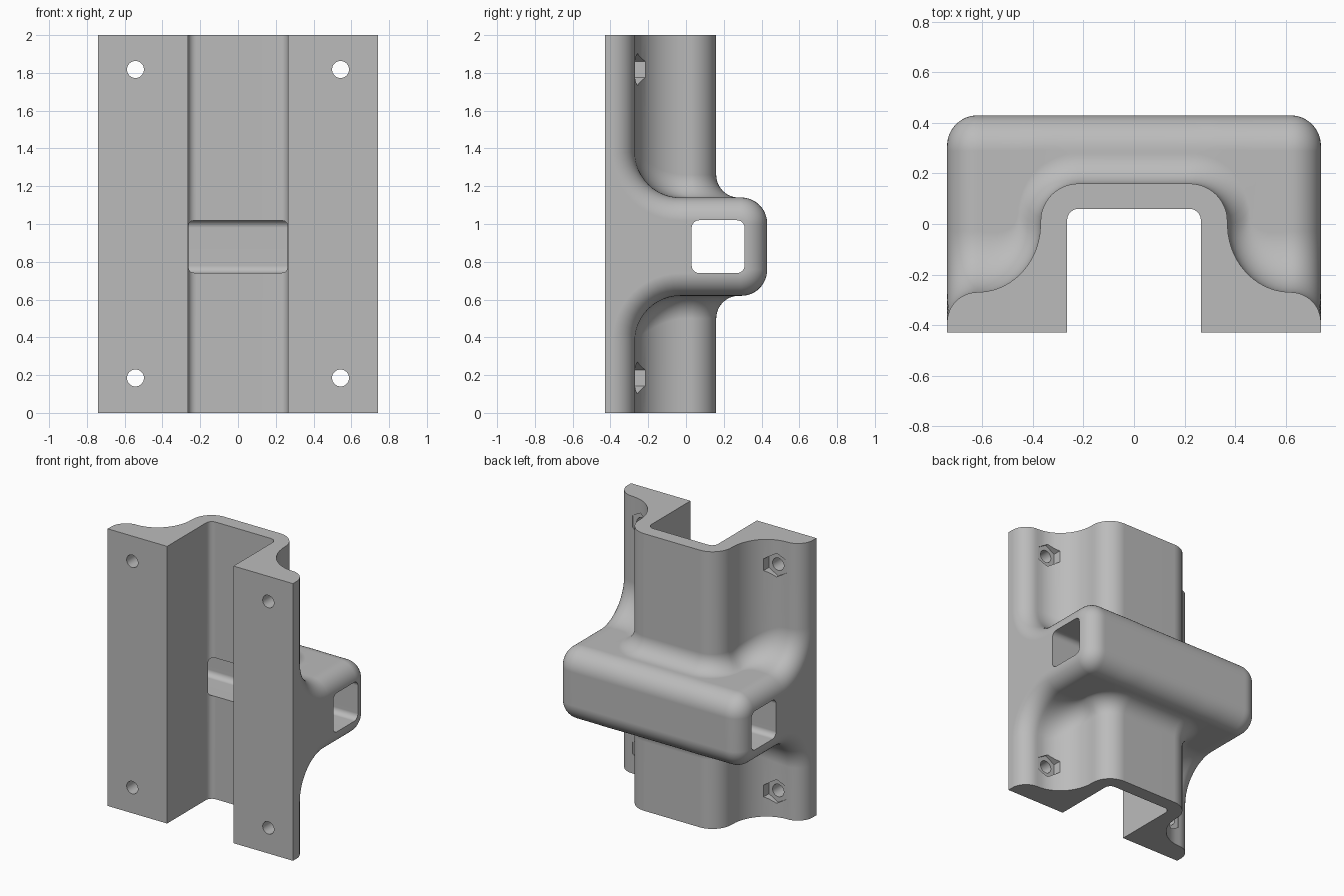
import bpy, bmesh, math
from mathutils import Vector

cube = bpy.data.objects.get("Cube")
if cube:
    bpy.data.objects.remove(cube)

grey = bpy.data.materials.new("plain grey")
grey.use_nodes = True
grey.diffuse_color = (0.5, 0.5, 0.5, 1)
grey.node_tree.nodes["Principled BSDF"].inputs["Base Color"].default_value = (0.5, 0.5, 0.5, 1)

HALF_W, FRONT, BACK, TOP = 0.74, -0.43, 0.43, 2.0
BEAM_MID, BEAM_HALF = 0.88, 0.26
EDGE, CORNER = 0.12, 0.14          # side edge and beam corner rounding
FLANGE_Y, SHOULDER = -0.27, 0.16
N = 12


def fillet_path(length, fillet, inset):
    """Top half outline as (distance, height): wall, fillet, ledge, rounded corner."""
    z = BEAM_MID + BEAM_HALF
    pts = [(-inset, TOP)]
    for k in range(N + 1):
        a = math.pi * (1 + 0.5 * k / N)
        r = fillet + inset
        pts.append((fillet + r * math.cos(a), z + fillet + r * math.sin(a)))
    for k in range(N + 1):
        a = math.pi / 2 * (1 - k / N)
        r = CORNER - inset
        pts.append((length - CORNER + r * math.cos(a), z - CORNER + r * math.sin(a)))
    return pts


def column(start, bend, end, fillet, inset=0.0):
    """One vertical line of the rear skin, following a curved plan route."""
    route = [start * (1 - t) ** 2 + bend * 2 * t * (1 - t) + end * t * t
             for t in (i / 30 for i in range(31))]
    dist = [0.0]
    for a, b in zip(route, route[1:]):
        dist.append(dist[-1] + (b - a).length)

    def at(d):
        i = 0
        while i < 29 and dist[i + 1] < d:
            i += 1
        return route[i].lerp(route[i + 1], (d - dist[i]) / (dist[i + 1] - dist[i]))

    upper = [(*at(d), z) for d, z in fillet_path(dist[-1], fillet, inset)]
    lower = [(x, y, 2 * BEAM_MID - z) for x, y, z in reversed(upper)]
    lower[-1] = (*lower[-1][:2], 0.0)
    return upper + lower


def straight(x, y, fillet, inset=0.0):
    a, b = Vector((x, y)), Vector((x, BACK))
    return column(a, (a + b) / 2, b, fillet, inset)


# Columns of the left half, from the centre line to the outer side
half = [straight(x, SHOULDER, 0.12) for x in (0, 0.11)]
for k in range(N):                                  # convex shoulder
    t = k / N
    n = Vector((math.sin(t * math.pi / 2), math.cos(t * math.pi / 2)))
    p = Vector((0.22, 0.01)) + n * 0.15
    half.append(column(p, p + n * 0.13, Vector((0.22 + 0.26 * t, BACK)), 0.12))
for k in range(N):                                  # concave valley
    t = k / N
    c, s = math.cos(t * math.pi / 2), math.sin(t * math.pi / 2)
    p = Vector((0.62 - 0.25 * c, FLANGE_Y * s))
    half.append(column(p, p + Vector((c, s)) * 0.15, Vector((0.48 + 0.14 * t, BACK)),
                       0.12 + 0.12 * t * t * (3 - 2 * t)))
for k in range(N + 1):                              # rounded outer edge
    a = math.pi / 2 * k / N
    half.append(straight(HALF_W - EDGE + EDGE * math.sin(a), FLANGE_Y, 0.24,
                         EDGE * (1 - math.cos(a))))

mirrored = [[(-x, y, z) for x, y, z in col] for col in reversed(half[1:])]
columns = mirrored + half

# Front profile with the channel, from left to right
front = [(HALF_W, FRONT), (0.265, FRONT)]
for k in range(7):
    a = math.pi / 2 * k / 6
    front.append((0.22 + 0.045 * math.cos(a), 0.015 + 0.045 * math.sin(a)))
front += [(-x, y) for x, y in reversed(front)]

bm = bmesh.new()
grid = [[bm.verts.new(p) for p in col] for col in columns]
front_top = [bm.verts.new((x, y, TOP)) for x, y in front]
front_low = [bm.verts.new((x, y, 0)) for x, y in front]
for a, b in zip(grid, grid[1:]):
    for k in range(len(a) - 1):
        bm.faces.new((a[k], b[k], b[k + 1], a[k + 1]))
for i in range(len(front) - 1):
    bm.faces.new((front_top[i], front_top[i + 1], front_low[i + 1], front_low[i]))
bm.faces.new([c[0] for c in grid] + front_top)
bm.faces.new([c[-1] for c in grid] + front_low)
bm.faces.new(grid[-1] + [front_low[0], front_top[0]])
bm.faces.new(grid[0] + [front_low[-1], front_top[-1]])
bmesh.ops.recalc_face_normals(bm, faces=bm.faces)
mesh = bpy.data.meshes.new("bracket")
bm.to_mesh(mesh)
bm.free()
mesh.materials.append(grey)
bracket = bpy.data.objects.new("bracket", mesh)
bpy.context.collection.objects.link(bracket)
bpy.context.view_layer.objects.active = bracket
bracket.select_set(True)


def cut(name, outline, sweep):
    """Subtract a prism: outline swept along a vector."""
    b = bmesh.new()
    face = b.faces.new([b.verts.new(p) for p in outline])
    out = bmesh.ops.extrude_face_region(b, geom=[face])
    moved = [v for v in out["geom"] if isinstance(v, bmesh.types.BMVert)]
    bmesh.ops.translate(b, verts=moved, vec=sweep)
    bmesh.ops.recalc_face_normals(b, faces=b.faces)
    m = bpy.data.meshes.new(name)
    b.to_mesh(m)
    b.free()
    m.materials.append(grey)
    tool = bpy.data.objects.new(name, m)
    tool.hide_render = True
    bpy.context.collection.objects.link(tool)
    mod = bracket.modifiers.new(name, "BOOLEAN")
    mod.operation, mod.solver, mod.object = "DIFFERENCE", "EXACT", tool
    bpy.ops.object.modifier_apply(modifier=name)
    bpy.data.objects.remove(tool)


def ring(x, y, z, radius, sides):
    return [(x + radius * math.sin(math.tau * i / sides), y,
             z + radius * math.cos(math.tau * i / sides)) for i in range(sides)]


# Strap tunnel through the beam
tunnel = []
for q, (sy, sz) in enumerate(((1, 1), (-1, 1), (-1, -1), (1, -1))):
    for k in range(7):
        a = math.pi / 2 * (q + k / 6)
        tunnel.append((-1, 0.17 + sy * 0.1 + 0.04 * math.cos(a),
                       BEAM_MID + sz * 0.1 + 0.04 * math.sin(a)))
cut("tunnel", tunnel, (2, 0, 0))

# Bolt holes and hexagonal nut pockets
for x in (-0.543, 0.543):
    for z in (0.185, 1.818):
        cut("bolt_hole", ring(x, -0.6, z, 0.045, 32), (0, 0.7, 0))
        cut("nut_pocket", ring(x, -0.276, z, 0.085, 6), (0, 0.3, 0))

bpy.ops.object.shade_smooth_by_angle(angle=math.radians(30))
normals = bracket.modifiers.new("weighted_normals", "WEIGHTED_NORMAL")
normals.keep_sharp = True
